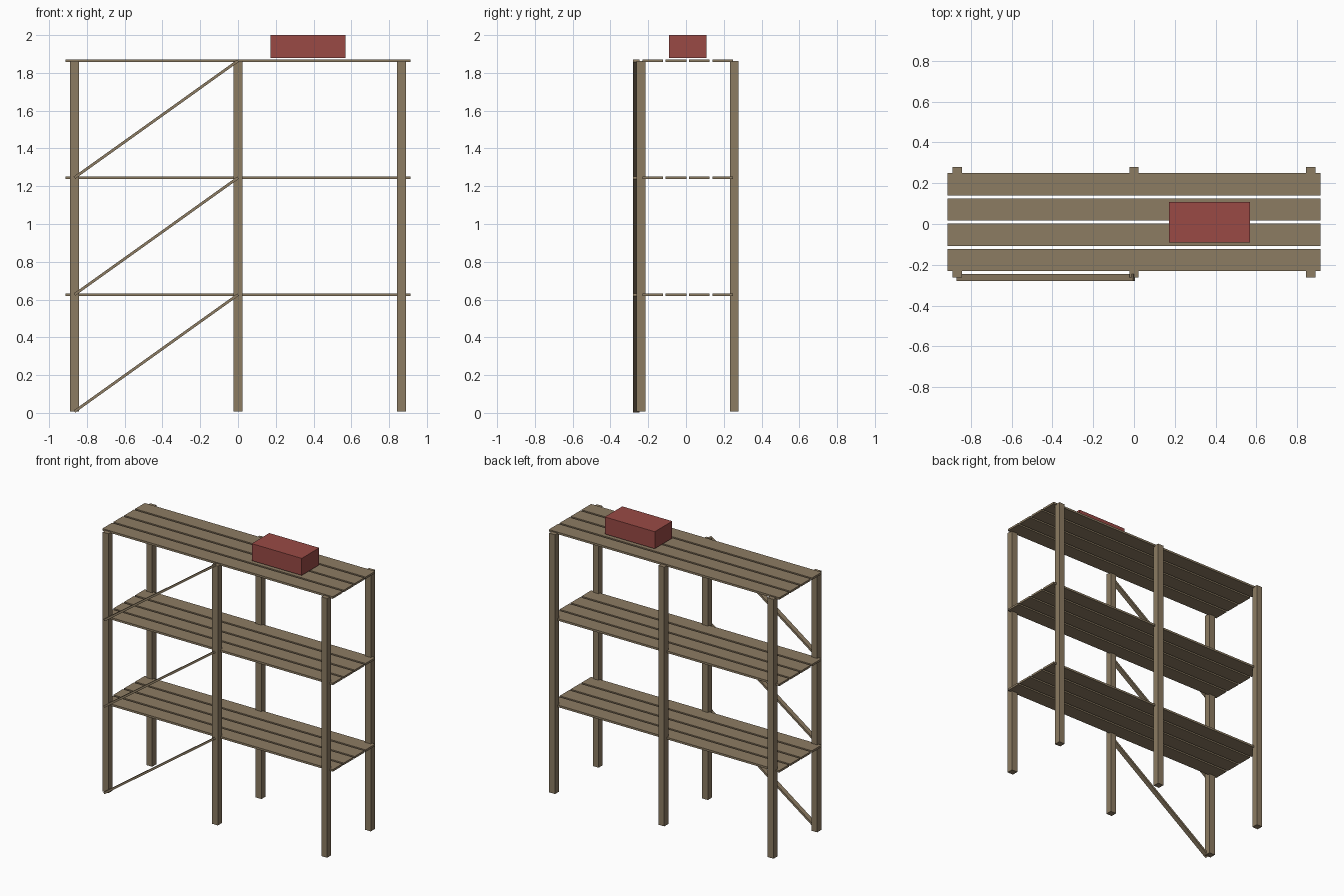
import bpy, math
from mathutils import Matrix, Vector

if "Cube" in bpy.data.objects:
    bpy.data.objects.remove(bpy.data.objects["Cube"])


def material(name, rgb):
    m = bpy.data.materials.new(name)
    m.diffuse_color = (*rgb, 1)
    m.use_nodes = True
    m.node_tree.nodes["Principled BSDF"].inputs["Base Color"].default_value = m.diffuse_color
    return m


WOOD = material("weathered wood", (0.265, 0.2, 0.123))
RED = material("dull red", (0.32, 0.068, 0.06))


def box(name, centre, size, mat, tilt=0.0):
    """Box of a given size, tilted about the y axis."""
    x, y, z = (s / 2 for s in size)
    verts = [(i * x, j * y, k * z) for i in (-1, 1) for j in (-1, 1) for k in (-1, 1)]
    faces = [(0, 1, 3, 2), (4, 6, 7, 5), (0, 4, 5, 1),
             (2, 3, 7, 6), (0, 2, 6, 4), (1, 5, 7, 3)]
    mesh = bpy.data.meshes.new(name)
    mesh.from_pydata(verts, [], faces)
    mesh.transform(Matrix.Rotation(tilt, 4, 'Y'))
    mesh.materials.append(mat)
    ob = bpy.data.objects.new(name, mesh)
    ob.location = Vector(centre)
    bpy.context.collection.objects.link(ob)
    return ob


BASE = 0.007      # underside of the posts
STEP = 0.619      # shelf spacing
BAY = 0.866       # post spacing
MID = 0.009       # centre line in y
POST_H = 3 * STEP

# Posts: three pairs
for i in (-1, 0, 1):
    for side, label in ((-1, "front"), (1, "back")):
        box(f"{label}_post_{i + 2}", (i * BAY, MID + side * 0.247, BASE + POST_H / 2),
            (0.046, 0.046, POST_H), WOOD)

# Shelves of four planks, and one diagonal front brace per level
length = math.hypot(BAY, STEP)
angle = math.atan2(STEP, BAY)
for level in range(3):
    z = BASE + STEP * (level + 1)
    for p in range(4):
        box(f"shelf_{level + 1}_plank_{p + 1}", (0, MID + (p - 1.5) * 0.1235, z),
            (1.826, 0.109, 0.0145), WOOD)
    box(f"brace_{level + 1}", (-BAY / 2, -0.263, z - STEP / 2),
        (length, 0.034, 0.0145), WOOD, -angle)

# Storage box on the top shelf
box("storage_box", (0.37, MID, 1.939), (0.396, 0.198, 0.122), RED)
